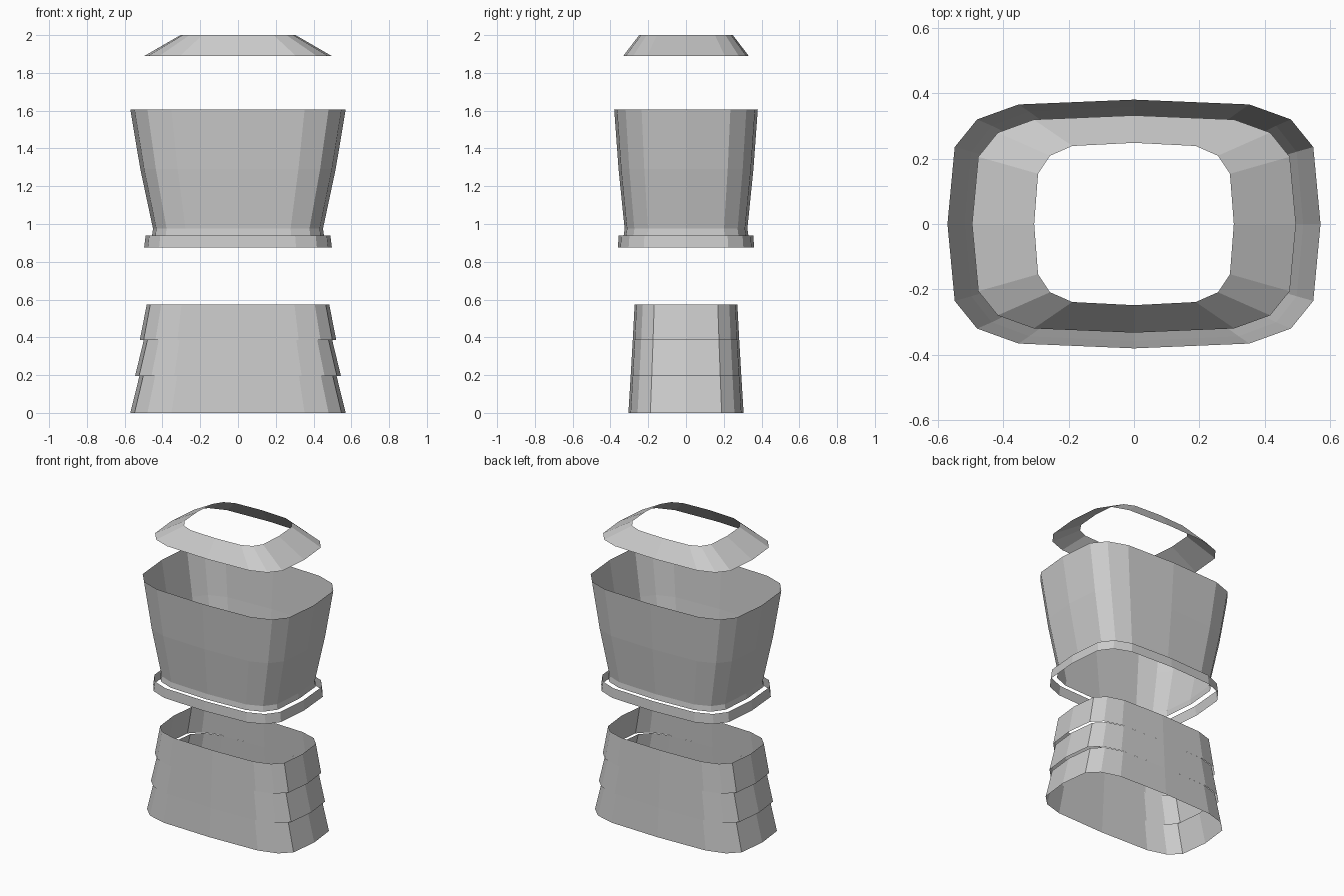
import bpy, bmesh, math

if "Cube" in bpy.data.objects:
    bpy.data.objects.remove(bpy.data.objects["Cube"])

SIDES = 16


def squircle(half_x, half_y, z):
    """One horizontal ring of a 16-sided rounded rectangle."""
    pts = []
    for i in range(SIDES):
        a = 2 * math.pi * i / SIDES
        c, s = math.cos(a), math.sin(a)
        pts.append((math.copysign(abs(c) ** 0.5, c) * half_x if abs(c) > 1e-6 else 0,
                    math.copysign(abs(s) ** 0.5, s) * half_y if abs(s) > 1e-6 else 0, z))
    return pts


def shell(name, rings):
    """Open lofted shell through (half_x, half_y, z) rings, bottom to top."""
    bm = bmesh.new()
    loops = [[bm.verts.new(p) for p in squircle(*r)] for r in rings]
    for low, high in zip(loops, loops[1:]):
        for i in range(SIDES):
            j = (i + 1) % SIDES
            bm.faces.new((low[i], low[j], high[j], high[i]))
    mesh = bpy.data.meshes.new(name)
    bm.to_mesh(mesh)
    bm.free()
    obj = bpy.data.objects.new(name, mesh)
    bpy.context.collection.objects.link(obj)
    return obj


# Skirt: three tiers that step out only at the ends
skirt = [("skirt_lower", (0.57, 0.305, 0.0), (0.522, 0.293, 0.195)),
         ("skirt_middle", (0.545, 0.293, 0.195), (0.499, 0.282, 0.385)),
         ("skirt_upper", (0.52, 0.282, 0.385), (0.483, 0.272, 0.575))]
for name, low, high in skirt:
    shell(name, [low, high])

# Belt band around the waist
shell("belt", [(0.497, 0.361, 0.875), (0.489, 0.356, 0.94)])

# Torso flaring towards the shoulders
shell("torso", [(0.455, 0.33, 0.94), (0.45, 0.325, 0.975),
                (0.517, 0.357, 1.29), (0.57, 0.38, 1.605)])

# Sloped collar
shell("collar", [(0.495, 0.332, 1.89), (0.305, 0.248, 2.0)])
